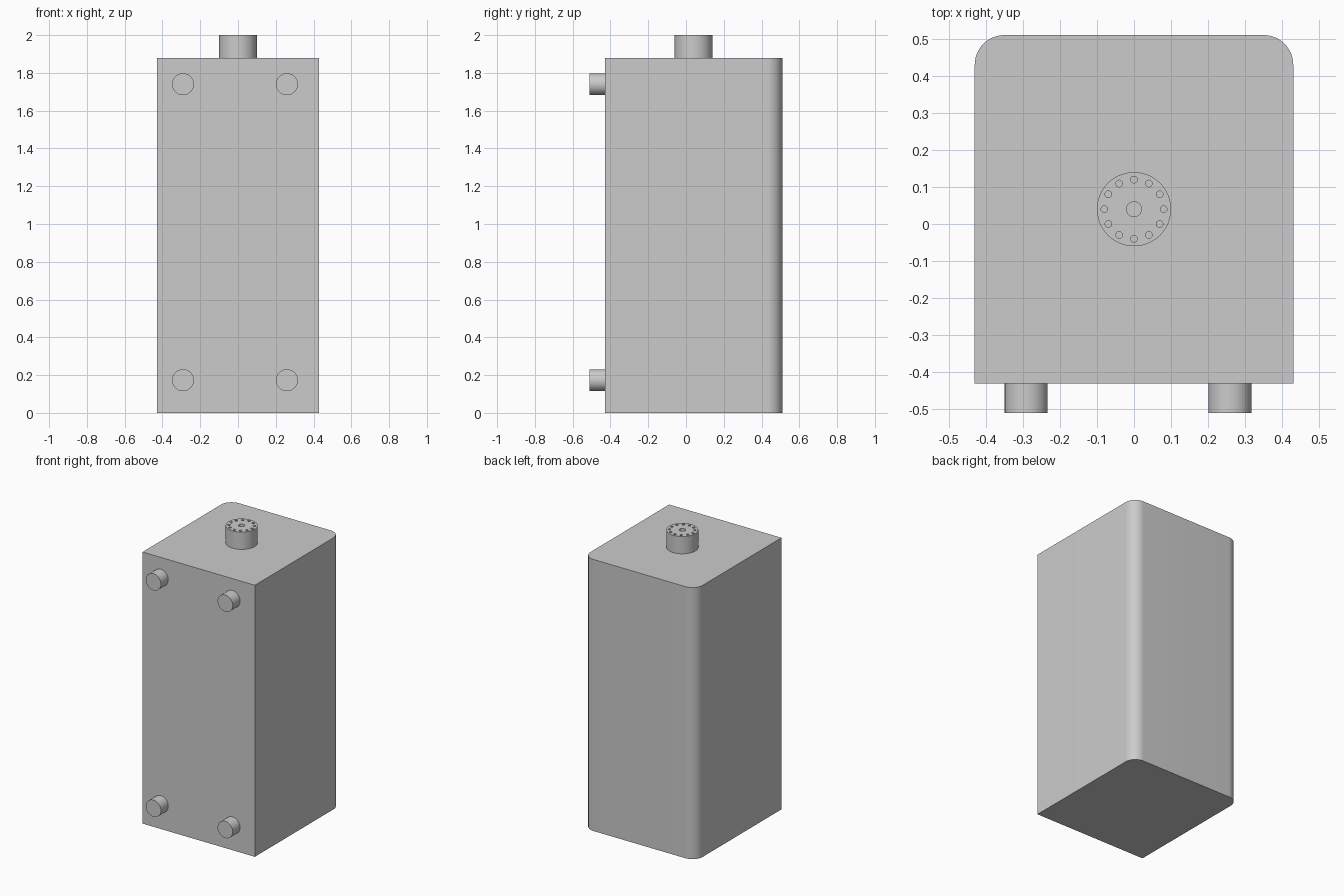
import bpy, bmesh
from math import cos, sin, pi
from mathutils import Matrix, Vector

cube = bpy.data.objects.get("Cube")
if cube:
    bpy.data.objects.remove(cube, do_unlink=True)

grey = bpy.data.materials.new("plain grey")
grey.use_nodes = True
grey.diffuse_color = (0.6, 0.6, 0.6, 1)
grey.node_tree.nodes["Principled BSDF"].inputs["Base Color"].default_value = (0.6, 0.6, 0.6, 1)


def make_object(name, bm):
    bmesh.ops.recalc_face_normals(bm, faces=bm.faces)
    mesh = bpy.data.meshes.new(name)
    bm.to_mesh(mesh)
    bm.free()
    mesh.materials.append(grey)
    obj = bpy.data.objects.new(name, mesh)
    bpy.context.collection.objects.link(obj)
    return obj


def smooth(obj):
    bpy.ops.object.select_all(action='DESELECT')
    obj.select_set(True)
    bpy.context.view_layer.objects.active = obj
    bpy.ops.object.shade_smooth_by_angle(angle=pi / 6)


def add_cylinder(bm, centre, radius, depth, segments, turn=Matrix()):
    bmesh.ops.create_cone(bm, cap_ends=True, segments=segments, radius1=radius,
                          radius2=radius, depth=depth,
                          matrix=Matrix.Translation(centre) @ turn)


# Cabinet: box with its two rear upright edges rounded
WIDTH, FRONT, BACK, HEIGHT = 0.43, -0.43, 0.51, 1.88
bm = bmesh.new()
bmesh.ops.create_cube(bm, size=1, matrix=Matrix.Translation((0, (FRONT + BACK) / 2, HEIGHT / 2))
                      @ Matrix.Diagonal((2 * WIDTH, BACK - FRONT, HEIGHT, 1)))
rear_edges = [e for e in bm.edges
              if all(v.co.y > 0 for v in e.verts)
              and abs(e.verts[0].co.z - e.verts[1].co.z) > 1]
bmesh.ops.bevel(bm, geom=rear_edges, offset=0.08, segments=16, profile=0.5, affect='EDGES')
smooth(make_object("cabinet", bm))

# Four round pegs on the front
for side, x in (("right", -0.291), ("left", 0.259)):
    for level, z in (("lower", 0.173), ("upper", 1.74)):
        bm = bmesh.new()
        add_cylinder(bm, (x, -0.47, z), 0.058, 0.08, 64, Matrix.Rotation(pi / 2, 4, 'X'))
        smooth(make_object(f"{level}_{side}_peg", bm))

# Outlet on the top, drilled with a centre hole and a ring of small holes
outlet_centre = Vector((0, 0.04, 1.94))
bm = bmesh.new()
add_cylinder(bm, outlet_centre, 0.1, 0.12, 96)
outlet = make_object("top_outlet", bm)

bm = bmesh.new()
hole_level = outlet_centre + Vector((0, 0, 0.06))
add_cylinder(bm, hole_level, 0.02, 0.1, 32)
for i in range(12):
    a = i * pi / 6
    add_cylinder(bm, hole_level + Vector((cos(a), sin(a), 0)) * 0.08, 0.009, 0.1, 24)
drill = make_object("hole_cutter", bm)
drill.hide_render = True

cut = outlet.modifiers.new("holes", 'BOOLEAN')
cut.operation = 'DIFFERENCE'
cut.solver = 'EXACT'
cut.object = drill
bpy.ops.object.select_all(action='DESELECT')
bpy.context.view_layer.objects.active = outlet
outlet.select_set(True)
bpy.ops.object.modifier_apply(modifier=cut.name)
bpy.data.objects.remove(drill, do_unlink=True)
smooth(outlet)
